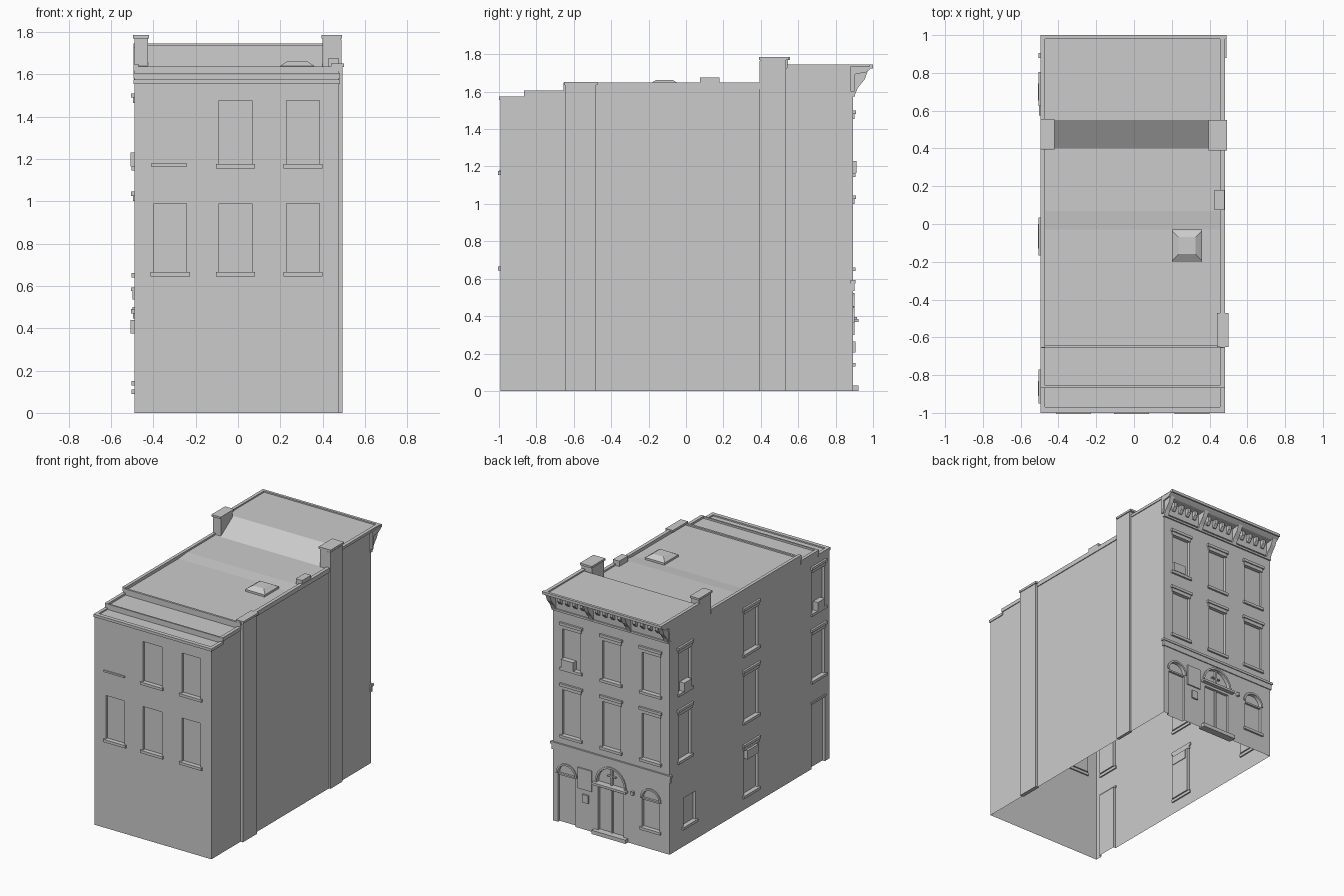
import bpy, bmesh
from math import cos, sin, pi
from mathutils import Vector

cube = bpy.data.objects.get("Cube")
if cube:
    bpy.data.objects.remove(cube, do_unlink=True)

plaster = bpy.data.materials.new("plain_grey")
plaster.use_nodes = True
GREY = (0.6, 0.6, 0.6, 1)
plaster.diffuse_color = GREY
plaster.node_tree.nodes["Principled BSDF"].inputs["Base Color"].default_value = GREY

# Wall planes: u runs along the wall, d points outward
LEFT, RIGHT, FACADE, REAR = -0.49, 0.475, 0.893, -0.992
WALLS = {
    "facade": lambda u, d, z: (u, FACADE + d, z),
    "rear": lambda u, d, z: (u, REAR - d, z),
    "side": lambda u, d, z: (LEFT - d, u, z),
    "lengthwise": lambda u, d, z: (d, u, z),
}


def add_prism(bm, wall, outline, d0, d1):
    """Extrude a (u, z) outline from depth d0 to d1 on a wall plane."""
    place = WALLS[wall]
    a = [bm.verts.new(place(u, d0, z)) for u, z in outline]
    b = [bm.verts.new(place(u, d1, z)) for u, z in outline]
    faces = [bm.faces.new(a), bm.faces.new(b[::-1])]
    n = len(a)
    for i in range(n):
        j = (i + 1) % n
        faces.append(bm.faces.new((a[j], a[i], b[i], b[j])))
    bmesh.ops.recalc_face_normals(bm, faces=faces)


def rect(u0, u1, z0, z1):
    return [(u0, z0), (u1, z0), (u1, z1), (u0, z1)]


def arc(u, z, rx, rz, n=12):
    return [(u + rx * cos(pi * i / n), z + rz * sin(pi * i / n)) for i in range(n + 1)]


def finish(name, bm):
    mesh = bpy.data.meshes.new(name)
    bm.to_mesh(mesh)
    bm.free()
    mesh.materials.append(plaster)
    ob = bpy.data.objects.new(name, mesh)
    bpy.context.collection.objects.link(ob)
    return ob


def prisms(name, items):
    bm = bmesh.new()
    for wall, outline, d0, d1 in items:
        add_prism(bm, wall, outline, d0, d1)
    return finish(name, bm)


def boxes(name, items):
    """Each item is x0, x1, y0, y1, z0, z1."""
    return prisms(name, [("lengthwise", rect(y0, y1, z0, z1), x0, x1)
                         for x0, x1, y0, y1, z0, z1 in items])


cuts, sills, lintels, units, arches, bars = [], [], [], [], [], []
IN = -0.02


def opening(wall, u, w, z0, z1, sill=True, lintel=True):
    h = w / 2
    cuts.append((wall, rect(u - h, u + h, z0, z1), IN, 0.05))
    if sill:
        sills.append((wall, rect(u - h - 0.015, u + h + 0.015, z0 - 0.02, z0), -0.01, 0.014))
    if lintel:
        lintels.append((wall, rect(u - h - 0.008, u + h + 0.008, z1, z1 + 0.03), -0.01, 0.007))
        lintels.append((wall, rect(u - h - 0.018, u + h + 0.018, z1 + 0.025, z1 + 0.045), -0.01, 0.015))


def cooler(wall, u, w, z):
    units.append((wall, rect(u - w / 2, u + w / 2, z, z + 0.065), IN - 0.005, 0.018))


def arch_trim(u, z, rx, rz):
    arches.append(("facade", arc(u, z, rx + 0.014, rz + 0.014) + arc(u, z, rx, rz)[::-1], -0.005, 0.008))


# Facade upper windows
for u in (0.32, -0.01, -0.335):
    opening("facade", u, 0.15, 1.165, 1.455)
    opening("facade", u, 0.15, 0.66, 1.0)
cooler("facade", 0.345, 0.1, 1.165)

# Facade ground floor: arched door, fanlight over double door, arched window
for u, z0, spring in ((0.36, -0.05, 0.365), (-0.335, 0.15, 0.365)):
    cuts.append(("facade", [(u - 0.072, z0), (u + 0.072, z0)] + arc(u, spring, 0.072, 0.072), IN, 0.05))
    arch_trim(u, spring, 0.072, 0.072)
    bars.append(("facade", rect(u - 0.072, u + 0.072, spring - 0.012, spring), IN - 0.005, -0.004))
sills.append(("facade", rect(-0.42, -0.25, 0.13, 0.15), -0.01, 0.014))
cuts.append(("facade", arc(-0.005, 0.385, 0.115, 0.125), IN, 0.05))
arch_trim(-0.005, 0.385, 0.115, 0.125)
sills.append(("facade", rect(-0.145, 0.135, 0.368, 0.385), -0.01, 0.03))
opening("facade", -0.005, 0.21, -0.05, 0.35, False, False)
bars += [("facade", rect(-0.011, 0.001, 0.0, 0.35), IN - 0.005, -0.01),
         ("facade", rect(-0.011, 0.001, 0.385, 0.508), IN - 0.005, -0.004),
         ("facade", rect(-0.04, 0.03, 0.445, 0.453), IN - 0.005, -0.004)]
prisms("door_step", [("facade", rect(-0.145, 0.135, 0, 0.028), IN - 0.005, 0.03)])
prisms("wall_panels", [("facade", rect(0.15, 0.265, 0.3, 0.455), -0.01, 0.009),
                       ("facade", rect(0.175, 0.225, 0.205, 0.265), -0.01, 0.012),
                       ("facade", rect(-0.2, -0.18, 0.37, 0.395), -0.01, 0.02)])

# Left side windows and back door
for u, w, low in ((0.715, 0.145, None), (-0.065, 0.165, 0.11), (-0.86, 0.145, None)):
    opening("side", u, w, 1.165, 1.465)
    opening("side", u, w, 0.66, 1.0)
    if low:
        opening("side", u, w, low, 0.445)
opening("side", 0.66, 0.14, 0.15, 0.36, True, False)
opening("side", -0.86, 0.155, -0.05, 0.485, False, False)
lintels.append(("side", rect(-0.945, -0.775, 0.485, 0.5), -0.01, 0.008))
cooler("side", 0.7, 0.09, 1.165)
cooler("side", -0.87, 0.08, 1.165)
cooler("side", -0.065, 0.13, 0.375)

# Rear windows; one is walled up and keeps only its sill
for u in (-0.32, -0.0125, 0.3075):
    opening("rear", u, 0.155, 0.665, 0.99, True, False)
    if u > -0.1:
        opening("rear", u, 0.155, 1.175, 1.475, True, False)
sills.append(("rear", rect(-0.41, -0.24, 1.165, 1.178), -0.01, 0.008))

# Main body with stepped roof, openings cut, underside left open
profile = [(REAR, 0), (FACADE, 0), (FACADE, 1.735), (0.55, 1.735), (0.4, 1.635), (0.07, 1.635),
           (-0.03, 1.625), (-0.65, 1.625), (-0.65, 1.592), (-0.86, 1.592), (-0.86, 1.565), (REAR, 1.565)]
body = prisms("building_body", [("lengthwise", profile, LEFT, RIGHT)])
cutter = prisms("opening_cutter", cuts)
cutter.hide_render = True
mod = body.modifiers.new("openings", "BOOLEAN")
mod.object = cutter
mod.solver = "EXACT"
bpy.context.view_layer.update()
cut_mesh = bpy.data.meshes.new_from_object(body.evaluated_get(bpy.context.evaluated_depsgraph_get()))
body.modifiers.clear()
body.data = cut_mesh
bpy.data.objects.remove(cutter, do_unlink=True)
bm = bmesh.new()
bm.from_mesh(cut_mesh)
under = [f for f in bm.faces if f.normal.z < -0.9 and f.calc_center_median().z < 0.001]
bmesh.ops.delete(bm, geom=under, context="FACES")
bm.to_mesh(cut_mesh)
bm.free()

prisms("window_sills", sills)
prisms("window_lintels", lintels)
prisms("window_coolers", units)
prisms("arch_trims", arches)
prisms("door_and_fanlight_bars", bars)

# Parapets along both sides, plus cross walls at each roof step
rims = []
for y0, y1, base, top in ((-1, -0.86, 1.555, 1.575), (-0.865, -0.65, 1.58, 1.607),
                          (-0.655, 0.41, 1.615, 1.648), (0.54, 0.985, 1.725, 1.745)):
    rims += [(LEFT - 0.004, -0.47, y0, y1, base, top), (0.455, RIGHT + 0.006, y0, y1, base, top)]
rims += [(LEFT - 0.004, RIGHT + 0.006, -1, -0.97, 1.555, 1.575),
         (LEFT, RIGHT, -0.867, -0.855, 1.56, 1.605),
         (LEFT, RIGHT, -0.656, -0.64, 1.59, 1.636),
         (-0.494, 0.49, 0.98, 1.0, 1.725, 1.745)]
boxes("parapets", rims)

# Chimneys, wall shaft and pilaster
boxes("left_chimney", [(-0.49, -0.425, 0.405, 0.545, 1.6, 1.77), (-0.496, -0.42, 0.395, 0.555, 1.77, 1.785)])
boxes("right_chimney", [(0.4, 0.485, 0.395, 0.535, 1.6, 1.77), (0.394, 0.492, 0.39, 0.55, 1.77, 1.785),
                        (0.465, 0.488, 0.393, 0.535, 0, 1.765)])
boxes("right_pilaster", [(0.465, 0.494, -0.648, -0.48, 0, 1.64), (0.44, 0.5, -0.652, -0.472, 1.635, 1.651)])
boxes("roof_vent_box", [(0.425, 0.478, 0.075, 0.18, 1.62, 1.675)])

# Skylight: a low frustum on a curb
boxes("skylight_curb", [(0.2, 0.36, -0.2, -0.03, 1.615, 1.64)])
bm = bmesh.new()
bmesh.ops.create_cube(bm, size=1)
for v in bm.verts:
    k = 0.08 if v.co.z < 0 else 0.045
    v.co = Vector((0.28 + v.co.x * 2 * k, -0.115 + v.co.y * 2 * k, 1.64 if v.co.z < 0 else 1.663))
finish("skylight_glazing", bm)

# Facade crown: cornice, brackets, small dentils and mouldings
crown = [(0.88, 1.6), (0.9, 1.6), (0.905, 1.695), (0.96, 1.702), (0.985, 1.72), (0.995, 1.735), (0.88, 1.735)]
prisms("cornice", [("lengthwise", crown, -0.494, 0.49)])
bracket = [(0.88, 1.575), (0.9, 1.575), (0.918, 1.62), (0.955, 1.665), (0.972, 1.71), (0.88, 1.71)]
small = [(0.88, 1.64), (0.91, 1.64), (0.93, 1.665), (0.93, 1.7), (0.88, 1.7)]
spots = [-0.468 + i * 0.31 for i in range(4)]
prisms("cornice_brackets", [("lengthwise", bracket, x - 0.018, x + 0.018) for x in spots])
prisms("cornice_dentils", [("lengthwise", small, x + k * 0.062 - 0.012, x + k * 0.062 + 0.012)
                           for x in spots[:3] for k in range(1, 5)])
boxes("frieze_moulding", [(-0.492, 0.478, 0.88, 0.903, 1.575, 1.59)])
boxes("storefront_cornice", [(-0.498, 0.482, 0.88, 0.9, 0.535, 0.575), (-0.505, 0.488, 0.88, 0.906, 0.575, 0.592)])
